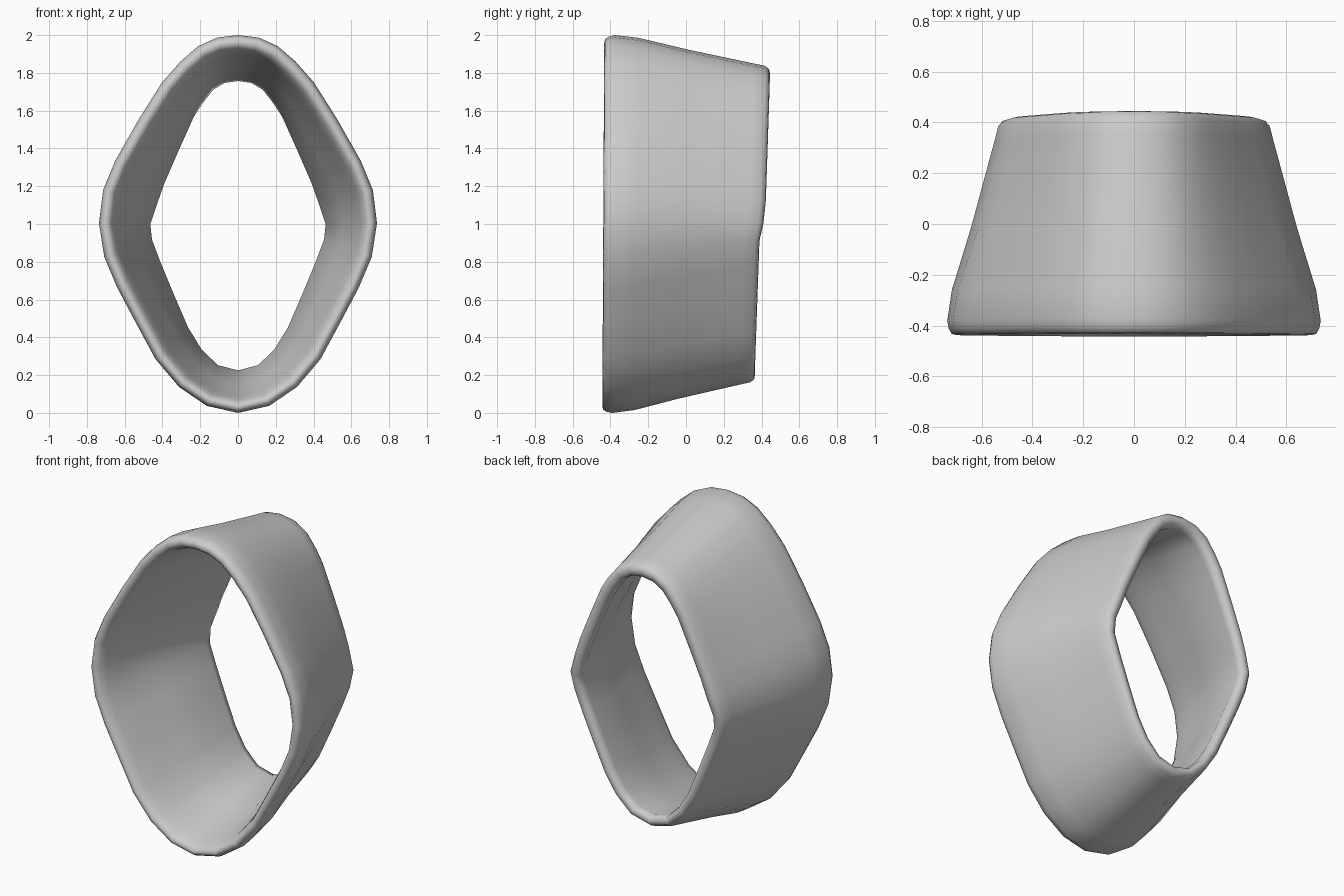
import bpy, bmesh
from mathutils import Vector

if "Cube" in bpy.data.objects:
    bpy.data.objects.remove(bpy.data.objects["Cube"])

THICK = 0.073

# Right half (x, z): outer outline at the front, hole outline at the back
front_half = [(0, 2.0), (.11, 1.987), (.21, 1.942), (.305, 1.86), (.402, 1.75),
              (.525, 1.555), (.65, 1.335), (.714, 1.18), (.736, 1.005), (.708, .825),
              (.638, .66), (.537, .47), (.437, .285), (.313, .138), (.165, .037), (0, 0)]
hole_half = [(0, 1.752), (.07, 1.742), (.13, 1.706), (.185, 1.635), (.23, 1.565),
             (.31, 1.385), (.385, 1.21), (.42, 1.11), (.458, 1.0), (.45, .92),
             (.405, .80), (.335, .63), (.26, .455), (.19, .34), (.105, .257), (0, .23)]

# Wall section: (depth 0..1, taper 0..1, inset from the outer skin)
section = [(0, 0, .04), (.005, 0, .018), (.03, 0, .006), (.065, 0, 0), (.21, .09, 0),
           (.5, .46, 0), (.9, .91, 0), (.97, .98, .001), (.995, 1, .014), (1, 1, .035),
           (.99, 1, .06), (.94, .97, THICK),
           (.5, .46, .08), (.2, .1, .083), (.07, 0, .078), (.02, 0, .06)]


def full_loop(half):
    pts = [Vector(p) for p in half]
    return pts + [Vector((-p.x, p.y)) for p in reversed(pts[1:-1])]


def outward(pts):
    out = []
    for i in range(len(pts)):
        a = (pts[i] - pts[i - 1]).normalized()
        b = (pts[(i + 1) % len(pts)] - pts[i]).normalized()
        t = (a + b).normalized()
        out.append(Vector((-t.y, t.x)))  # loop runs clockwise seen from the front
    return out


def back_y(z):
    # Back rim leans slightly and steps forward below the middle
    if z > 1.03:
        return .42 + (z - 1.03) * .034
    if z < .94:
        return .364 + (z - .23) * .036
    return .39 + (z - .94) / .09 * .03


front, hole = full_loop(front_half), full_loop(hole_half)
n_front, n_hole = outward(front), outward(hole)

# Tapered diamond band lofted around the outline, wall thicker at the top
bm = bmesh.new()
rings = []
for f, h, nf, nh in zip(front, hole, n_front, n_hole):
    y0, y1 = -.443 + f.y * .005, back_y(h.y)
    wall = .9 + .12 * f.y
    ring = []
    for depth, taper, inset in section:
        p = f.lerp(h + nh * THICK * wall, taper) - nf.lerp(nh, taper).normalized() * inset * wall
        ring.append(bm.verts.new((p.x, y0 + (y1 - y0) * depth, p.y)))
    rings.append(ring)

m = len(section)
for i in range(len(rings)):
    a, b = rings[i - 1], rings[i]
    for j in range(m):
        k = (j + 1) % m
        bm.faces.new((a[j], a[k], b[k], b[j]))
bmesh.ops.recalc_face_normals(bm, faces=bm.faces)
for face in bm.faces:
    face.smooth = True

mesh = bpy.data.meshes.new("tapered_band")
bm.to_mesh(mesh)
bm.free()
band = bpy.data.objects.new("tapered_band", mesh)
bpy.context.collection.objects.link(band)
